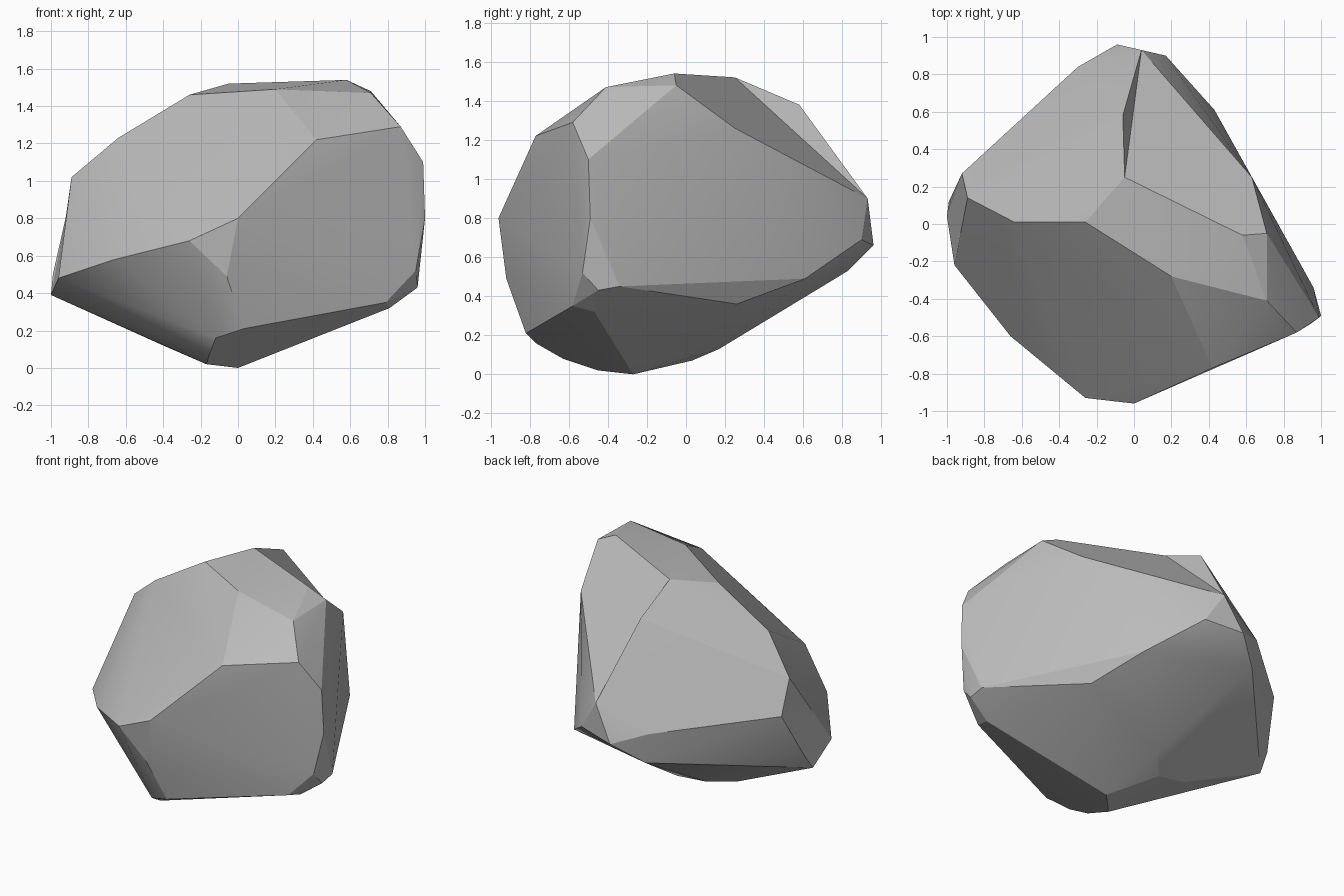
import bpy
import bmesh
from math import radians

default_cube = bpy.data.objects.get("Cube")
if default_cube:
    bpy.data.objects.remove(default_cube, do_unlink=True)


def make_material(name, color):
    material = bpy.data.materials.new(name)
    material.use_nodes = True
    material.diffuse_color = color
    shader = next(n for n in material.node_tree.nodes if n.type == "BSDF_PRINCIPLED")
    shader.inputs["Base Color"].default_value = color
    return material


def chip_hollow(bm, rim):
    """Replace the skin inside a rim of corners by a fan sunk from the first one."""
    inside = [f for f in bm.faces if all(v in rim for v in f.verts)]
    bmesh.ops.delete(bm, geom=inside, context="FACES")
    for left, right in zip(rim[1:], rim[2:]):
        bm.faces.new((rim[0], left, right))


def faceted_rock(name, corner_groups, hollows, material, crease_angle):
    """Wrap a stone around its corners (in hundredths), then chip the hollows."""
    bm = bmesh.new()
    corner_vert = {}
    for group in corner_groups:
        for corner in group:
            corner_vert[corner] = bm.verts.new([value / 100 for value in corner])
    bmesh.ops.convex_hull(bm, input=bm.verts)
    for hollow in hollows:
        chip_hollow(bm, [corner_vert[corner] for corner in hollow])
    # Drop corners buried inside the stone
    loose = [v for v in bm.verts if not v.link_faces]
    bmesh.ops.delete(bm, geom=loose, context="VERTS")
    # Merge nearly flat triangles into broad broken facets
    bmesh.ops.recalc_face_normals(bm, faces=bm.faces)
    bmesh.ops.dissolve_limit(bm, angle_limit=radians(2),
                             verts=bm.verts, edges=bm.edges)
    mesh = bpy.data.meshes.new(name)
    bm.to_mesh(mesh)
    bm.free()
    mesh.materials.append(material)
    rock = bpy.data.objects.new(name, mesh)
    bpy.context.scene.collection.objects.link(rock)
    bpy.context.view_layer.objects.active = rock
    rock.select_set(True)
    bpy.ops.object.shade_smooth_by_angle(angle=radians(crease_angle))


# Flat top and its chamfer
crown = [(-5, 25, 152), (58, -6, 154), (71, -5, 148), (63, 25, 126),
         (20, -28, 149), (-26, 1, 146), (71, -41, 147), (-64, 1, 123)]

# Sloping front slab
front_slab = [(87, -58, 129), (42, -77, 122), (0, -96, 80), (-26, -93, 68),
              (-66, -60, 58), (-6, -92, 49), (3, -82, 21), (41, -67, 27)]

# Steep left side, towards positive x
left_side = [(99, -50, 110), (100, -49, 80), (95, -53, 52), (96, -45, 43),
             (96, -34, 45), (79, -58, 35), (81, -47, 32), (80, -13, 45),
             (57, 26, 36)]

# Narrow right end, towards negative x
right_end = [(-92, 27, 81), (-89, 14, 102), (-96, -22, 48),
             (-100, 4, 39), (-99, 12, 50)]

# Pointed back ridge
back_ridge = [(4, 93, 90), (-6, 58, 138), (17, 90, 69), (-9, 96, 66),
              (-30, 84, 74), (-27, 83, 53), (43, 61, 49)]

# Rounded underside
underside = [(0, -27, 0), (-17, -45, 2), (-40, 0, 12), (-31, -46, 12),
             (-15, -63, 8), (-12, -77, 16), (-18, 3, 7), (-5, 17, 13)]

# Shallow hollows: beside the back ridge, and across the right end
hollows = [crown[:4] + back_ridge[:2], right_end]

stone = make_material("grey stone", (0.5, 0.5, 0.5, 1.0))
faceted_rock("rock",
             [crown, front_slab, left_side, right_end, back_ridge, underside],
             hollows, stone, crease_angle=18)
